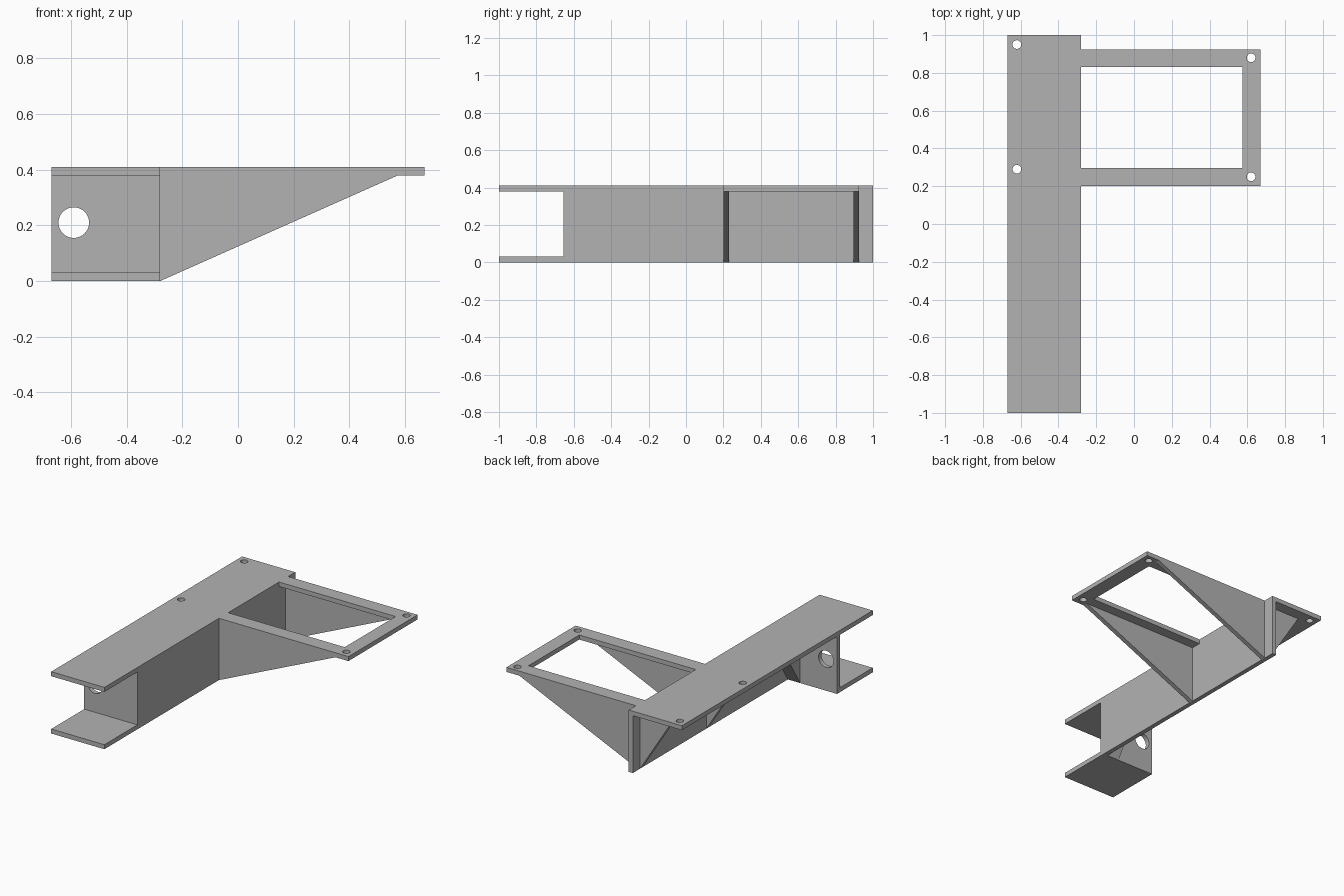
import bpy
import bmesh
from mathutils import Vector

default = bpy.data.objects.get("Cube")
if default:
    bpy.data.objects.remove(default, do_unlink=True)

# Single grey material
grey = bpy.data.materials.new("plain_grey")
grey.use_nodes = True
GREY = (0.45, 0.45, 0.45, 1)
grey.diffuse_color = GREY
grey.node_tree.nodes["Principled BSDF"].inputs["Base Color"].default_value = GREY

# Main dimensions
T = 0.03                       # sheet thickness
H, UNDER = 0.41, 0.38          # deck top and underside
OUT, SIDE = -0.67, -0.28       # channel open edge and wall face
INNER = SIDE - T               # inner wall face
WEB = -0.655                   # front face of cross plate
GUSSET = 0.24                  # inner gusset reach
ARM_LOW, ARM_HIGH = 0.2, 0.925
TIP = 0.67


def prism(name, outline, axis, start, depth):
    """Extrude a 2D outline along an axis; the outline uses the other two axes in order."""
    def place(a, b):
        p = [a, b]
        p.insert(axis, start)
        return p

    push = Vector((0, 0, 0))
    push[axis] = depth
    bm = bmesh.new()
    base = bm.faces.new([bm.verts.new(place(a, b)) for a, b in outline])
    top = bmesh.ops.extrude_face_region(bm, geom=[base])
    bmesh.ops.translate(bm, vec=push, verts=[v for v in top["geom"] if isinstance(v, bmesh.types.BMVert)])
    bmesh.ops.recalc_face_normals(bm, faces=bm.faces)
    mesh = bpy.data.meshes.new(name)
    bm.to_mesh(mesh)
    bm.free()
    obj = bpy.data.objects.new(name, mesh)
    bpy.context.collection.objects.link(obj)
    mesh.materials.append(grey)
    return obj


def rect(a0, a1, b0, b1):
    return [(a0, b0), (a1, b0), (a1, b1), (a0, b1)]


def cut(obj, cutter):
    """Subtract a cutter, then discard it."""
    cutter.hide_render = True
    mod = obj.modifiers.new("cut", "BOOLEAN")
    mod.operation = "DIFFERENCE"
    mod.solver = "EXACT"
    mod.object = cutter
    bpy.context.view_layer.objects.active = obj
    bpy.ops.object.modifier_apply(modifier=mod.name)
    bpy.data.objects.remove(cutter, do_unlink=True)


def drill(obj, centre, radius, rotation=(0, 0, 0)):
    bpy.ops.mesh.primitive_cylinder_add(vertices=40, radius=radius, depth=0.2,
                                        location=centre, rotation=rotation)
    cut(obj, bpy.context.object)


# Top deck: long strip with the side frame in one sheet
deck = prism("top_deck", [(OUT, -1), (SIDE, -1), (SIDE, ARM_LOW), (TIP, ARM_LOW),
                          (TIP, ARM_HIGH), (SIDE, ARM_HIGH), (SIDE, 1), (OUT, 1)],
             2, UNDER, T)
cut(deck, prism("window_cutter", rect(SIDE, 0.575, 0.297, 0.83), 2, 0.3, 0.2))
for x, y in [(-0.62, 0.95), (-0.62, 0.29), (0.62, 0.88), (0.62, 0.25)]:
    drill(deck, (x, y, 0.4), 0.023)

# Long side wall
prism("side_wall", rect(WEB, 1, 0, UNDER), 0, INNER, T)

# Lower front shelf
prism("lower_shelf", rect(OUT, SIDE, -1, WEB + T), 2, 0, T)

# Cross plate with its round opening
cross = prism("cross_plate", rect(OUT, INNER, T, UNDER), 1, WEB, T)
drill(cross, (-0.59, WEB + T / 2, 0.21), 0.055, (1.5708, 0, 0))

# Tapered arm brackets outside, matching gussets inside the channel
for label, y in (("front", ARM_LOW), ("rear", ARM_HIGH - T)):
    prism(label + "_arm_bracket", [(SIDE, 0), (0.575, UNDER), (SIDE, UNDER)], 1, y, T)
    prism(label + "_gusset", [(INNER, 0), (INNER, UNDER), (INNER - GUSSET, UNDER)], 1, y, T)

# Corner brace behind the cross plate
back = WEB + T
prism("corner_brace", [(back, 0), (back + GUSSET, UNDER), (back, UNDER)], 0, -0.4, 0.09)
